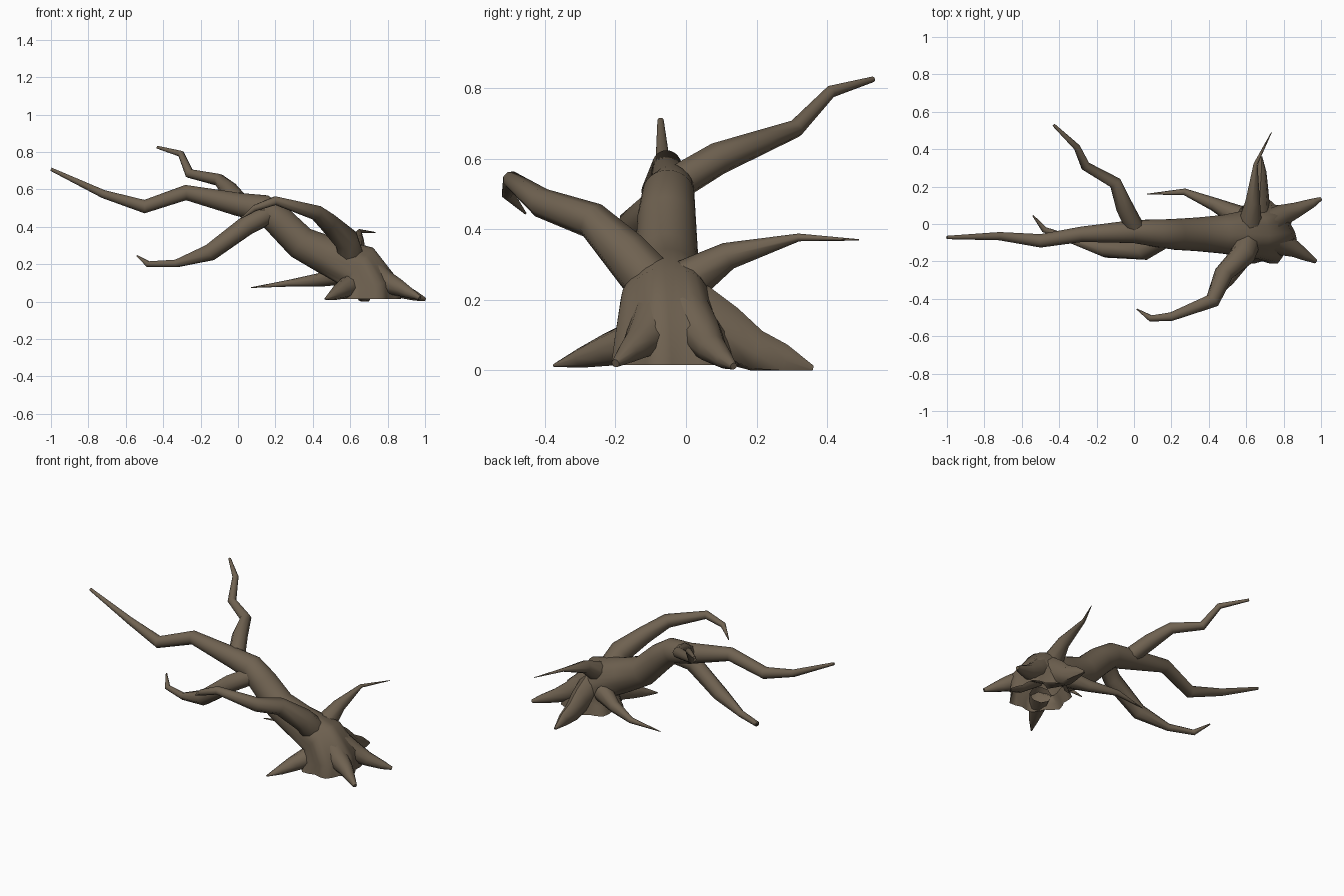
import bpy, bmesh, math
from mathutils import Vector

bark = bpy.data.materials.new("brown_bark")
bark.diffuse_color = (0.16, 0.122, 0.082, 1)


def limb(name, path, sides=8, start=None, flutes=(), tall=1.0):
    """Tapered tube through (x, y, z, radius) points; flutes = ripple depth per ring."""
    pts = [Vector(p[:3]) for p in path]
    bm = bmesh.new()
    tangent, side, rings = None, None, []
    for i, p in enumerate(path):
        a = pts[i] - pts[i - 1] if i else pts[1] - pts[0]
        b = pts[i + 1] - pts[i] if i < len(pts) - 1 else a
        t = (a.normalized() + b.normalized()).normalized()
        if i == 0 and start:
            t = Vector(start)
        if tangent is None:
            ref = Vector((0, 0, 1)) if abs(t.z) < 0.9 else Vector((0, 1, 0))
            side = (ref - t * ref.dot(t)).normalized()
        else:
            side = tangent.rotation_difference(t) @ side
        tangent = t
        other = t.cross(side)
        depth = flutes[i] if i < len(flutes) else 0
        ring = []
        for k in range(sides):
            ang = 2 * math.pi * k / sides
            r = p[3] * (1 + depth * math.cos(7 * ang))
            off = side * (math.cos(ang) * r) + other * (math.sin(ang) * r)
            off.z *= tall
            v = pts[i] + off
            v.z = max(v.z, 0.0)
            ring.append(bm.verts.new(v))
        rings.append(ring)
    for lo, hi in zip(rings, rings[1:]):
        for k in range(sides):
            n = (k + 1) % sides
            bm.faces.new((lo[k], lo[n], hi[n], hi[k]))
    bm.faces.new(rings[-1])
    mesh = bpy.data.meshes.new(name)
    bm.to_mesh(mesh)
    bm.free()
    mesh.materials.append(bark)
    ob = bpy.data.objects.new(name, mesh)
    bpy.context.collection.objects.link(ob)
    bpy.context.view_layer.objects.active = ob
    bpy.ops.object.select_all(action='DESELECT')
    ob.select_set(True)
    bpy.ops.object.shade_smooth_by_angle(angle=math.radians(58))


# Leaning, sagging trunk with fluted hollow foot, running out into the long top branch
limb("trunk", [(.685, -.04, .015, .175), (.685, -.045, .09, .162), (.635, -.055, .19, .132),
               (.47, -.055, .25, .103), (.335, -.055, .315, .09), (.22, -.055, .43, .083),
               (.13, -.05, .5, .074),
               (0, -.04, .52, .062), (-.28, -.055, .583, .041), (-.5, -.09, .508, .036),
               (-.72, -.065, .575, .022), (-1, -.072, .708, .009)],
     sides=28, start=(0, 0, 1), flutes=[.09, .07, .03])

# Branches
limb("low_branch", [(.15, -.08, .46, .055), (.05, -.14, .41, .055), (-.15, -.135, .262, .047),
                    (-.33, -.085, .204, .022), (-.48, -.03, .2, .017), (-.54, .045, .245, .004)])
limb("back_branch", [(.0, -.01, .54, .05), (-.05, .09, .6, .047), (-.1, .22, .65, .034),
                     (-.26, .31, .685, .026), (-.305, .41, .79, .018), (-.43, .53, .825, .008)])
limb("front_branch", [(.6, -.1, .25, .075), (.58, -.17, .33, .068), (.48, -.265, .425, .052),
                      (.42, -.41, .475, .042), (.2, -.495, .54, .025), (.09, -.505, .5, .018),
                      (.015, -.455, .445, .003)])
limb("back_stub", [(.62, .0, .25, .065), (.635, .12, .325, .039), (.65, .32, .377, .011),
                   (.735, .49, .37, .002)])
limb("side_twig", [(.56, .04, .15, .06), (.43, .105, .115, .036), (.27, .172, .098, .018),
                   (.07, .16, .075, .002)])

# Roots spreading over the ground
limb("back_root", [(.66, .03, .15, .065), (.67, .12, .1, .055), (.675, .2, .05, .042),
                   (.68, .28, .03, .028), (.68, .36, .004, .006)], tall=1.6)
limb("front_root", [(.61, -.12, .09, .065), (.55, -.225, .058, .046), (.51, -.3, .035, .028),
                    (.465, -.375, .014, .004)])
limb("right_root_front", [(.7, -.07, .17, .08), (.79, -.105, .1, .065), (.86, -.135, .075, .045),
                          (.91, -.165, .05, .031), (.972, -.2, .02, .012)], sides=10)
limb("right_root_back", [(.7, -.01, .17, .08), (.79, .045, .1, .06), (.87, .075, .06, .042),
                         (.95, .11, .03, .026), (1, .135, .012, .01)], sides=10)
